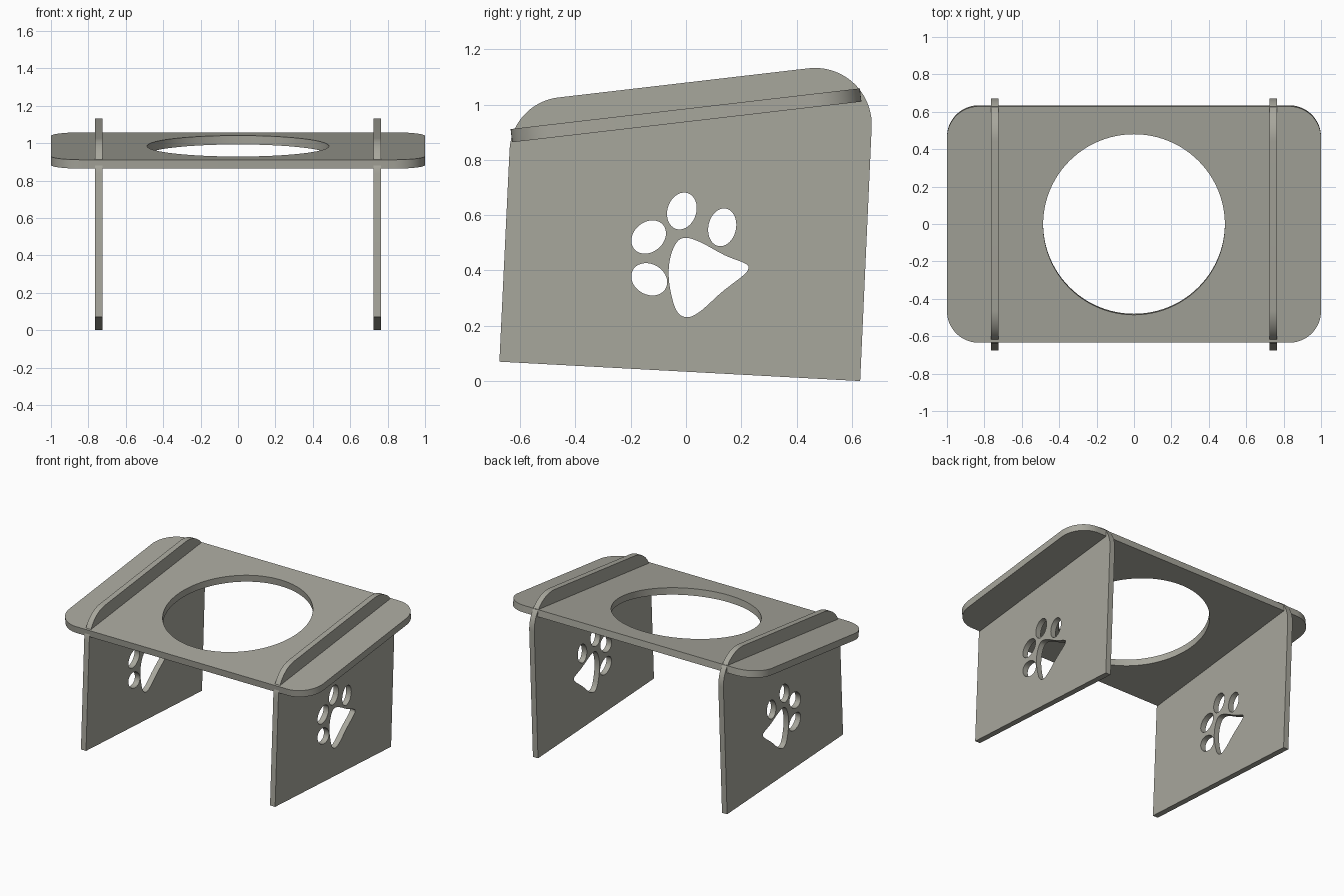
import bpy, math
from mathutils import Vector

if "Cube" in bpy.data.objects:
    bpy.data.objects.remove(bpy.data.objects["Cube"])

mat = bpy.data.materials.new("warm grey")
mat.diffuse_color = (0.39, 0.385, 0.335, 1)
mat.use_nodes = True
mat.node_tree.nodes["Principled BSDF"].inputs["Base Color"].default_value = mat.diffuse_color


def rounded(corners, seg=20):
    """Polygon outline from (x, y, radius) corners with circular fillets."""
    pts, n = [], len(corners)
    for i, (x, y, r) in enumerate(corners):
        p = Vector((x, y))
        if r == 0:
            pts.append(p)
            continue
        a = (Vector(corners[i - 1][:2]) - p).normalized()
        b = (Vector(corners[(i + 1) % n][:2]) - p).normalized()
        half = a.angle(b) / 2
        c = p + (a + b).normalized() * (r / math.sin(half))
        t = r / math.tan(half)
        u, v = p + a * t - c, p + b * t - c
        sweep = u.angle(v)
        for k in range(seg + 1):
            f = k / seg
            pts.append(c + (u * math.sin((1 - f) * sweep) + v * math.sin(f * sweep)) / math.sin(sweep))
    return pts


def ellipse(cx, cy, a, b, deg=0, seg=48):
    s, c = math.sin(math.radians(deg)), math.cos(math.radians(deg))
    out = []
    for k in range(seg):
        t = 2 * math.pi * k / seg
        x, y = a * math.cos(t), b * math.sin(t)
        out.append(Vector((cx + x * c - y * s, cy + x * s + y * c)))
    return out


def smooth_loop(pts, seg=6):
    """Closed Catmull-Rom loop through the points."""
    p, n, out = [Vector(q) for q in pts], len(pts), []
    for i in range(n):
        a, b, c, d = p[i - 1], p[i], p[(i + 1) % n], p[(i + 2) % n]
        for k in range(seg):
            t = k / seg
            out.append(0.5 * (2 * b + (c - a) * t + (2 * a - 5 * b + 4 * c - d) * t ** 2
                              + (3 * b - a - 3 * c + d) * t ** 3))
    return out


def plate(name, loops, thick, loc, rot):
    """Flat plate from an outline and its holes, extruded about its mid-plane."""
    cu = bpy.data.curves.new(name + "_outline", 'CURVE')
    cu.dimensions = '2D'
    cu.fill_mode = 'BOTH'
    cu.extrude = thick / 2
    for loop in loops:
        sp = cu.splines.new('POLY')
        sp.points.add(len(loop) - 1)
        for q, v in zip(sp.points, loop):
            q.co = (v.x, v.y, 0, 1)
        sp.use_cyclic_u = True
    ob = bpy.data.objects.new(name, cu)
    bpy.context.collection.objects.link(ob)
    ob.location, ob.rotation_euler = loc, rot
    bpy.ops.object.select_all(action='DESELECT')
    ob.select_set(True)
    bpy.context.view_layer.objects.active = ob
    bpy.ops.object.convert(target='MESH')
    ob = bpy.context.view_layer.objects.active
    bpy.ops.object.mode_set(mode='EDIT')
    bpy.ops.mesh.select_all(action='SELECT')
    bpy.ops.mesh.remove_doubles(threshold=0.00001)
    bpy.ops.mesh.normals_make_consistent(inside=False)
    bpy.ops.object.mode_set(mode='OBJECT')
    bpy.ops.object.shade_smooth_by_angle(angle=math.radians(30))
    ob.data.materials.clear()
    ob.data.materials.append(mat)
    return ob


# Tilted shelf with the bowl hole
w, d, r = 1.0, 0.636, 0.17
plate("shelf",
      [rounded([(-w, -d, r), (w, -d, r), (w, d, r), (-w, d, r)]), ellipse(0, 0, 0.486, 0.486, seg=96)],
      0.048, (0, 0, 0.961), (math.atan2(0.147, 1.264), 0, 0))

# Side panel outline (y, z) and paw cut-out
outline = rounded([(-0.675, 0.07, 0), (0.63, 0.0, 0), (0.6825, 1.159, 0.205), (-0.63, 1.006, 0.2)])
toes = [ellipse(-0.015, 0.615, 0.052, 0.068, -18),
        ellipse(0.131, 0.556, 0.050, 0.069, -12),
        ellipse(-0.135, 0.521, 0.068, 0.054, 40),
        ellipse(-0.133, 0.368, 0.068, 0.055, -30)]
pad = smooth_loop([(-0.005, 0.518), (0.05, 0.503), (0.14, 0.455), (0.21, 0.427), (0.226, 0.41),
                   (0.208, 0.383), (0.13, 0.322), (0.05, 0.251), (0.0, 0.231), (-0.037, 0.26),
                   (-0.06, 0.35), (-0.06, 0.43), (-0.038, 0.495)])
for side, x in (("left", -0.745), ("right", 0.745)):
    plate(side + "_panel", [outline, pad] + toes, 0.04, (x, 0, 0), (math.pi / 2, 0, math.pi / 2))
